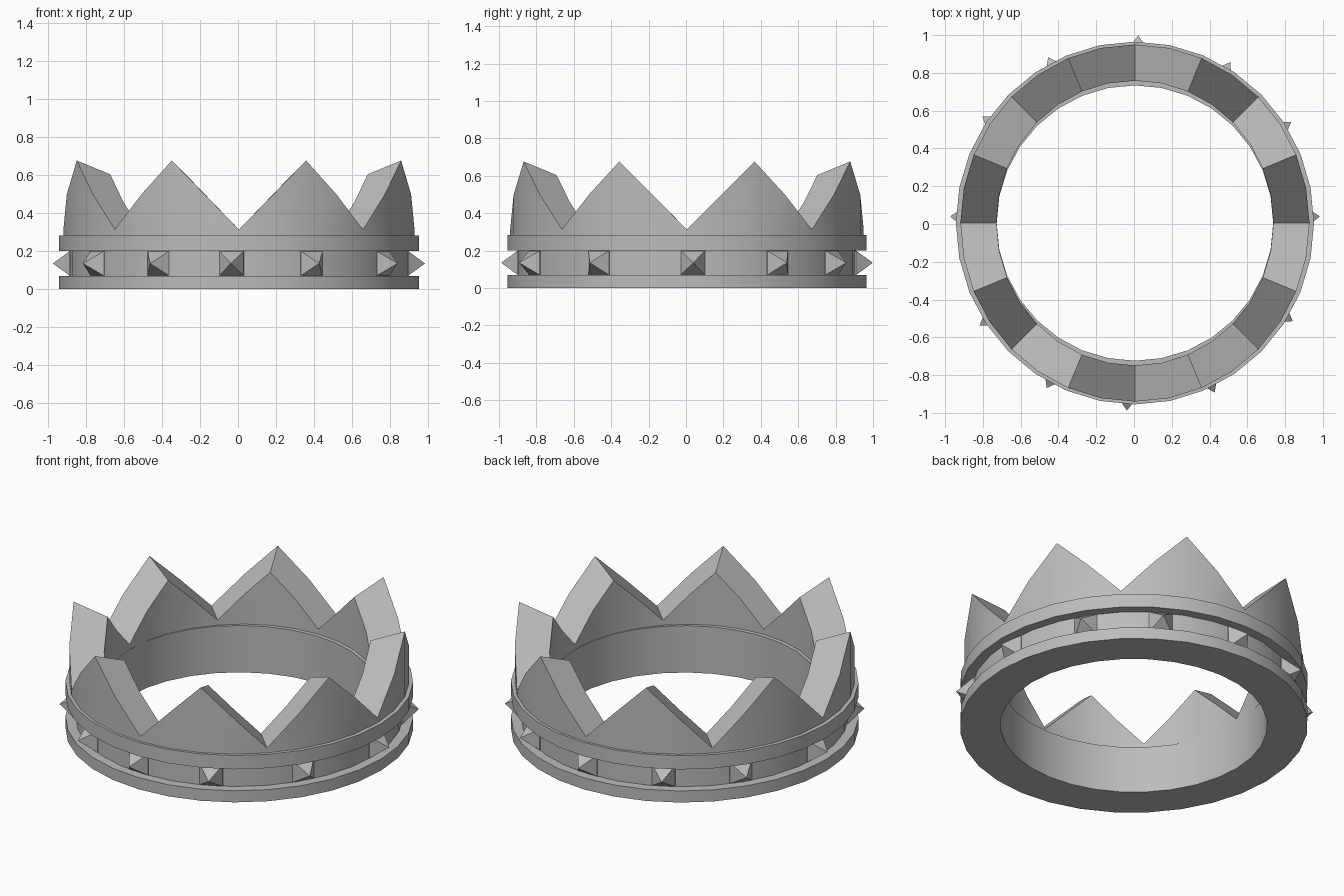
import bpy, bmesh
from math import sin, cos, radians, tau
from mathutils import Matrix, Vector

cube = bpy.data.objects.get("Cube")
if cube:
    bpy.data.objects.remove(cube)

SEGMENTS = 32
CENTRE = Vector((0.005, 0.005, 0))

metal = bpy.data.materials.new("grey metal")
metal.use_nodes = True
grey = (0.5, 0.5, 0.5, 1)
metal.diffuse_color = grey
metal.node_tree.nodes["Principled BSDF"].inputs["Base Color"].default_value = grey


def finish(bm, name, smooth=True):
    """Turn a bmesh into a coloured, shaded object."""
    bmesh.ops.recalc_face_normals(bm, faces=bm.faces)
    mesh = bpy.data.meshes.new(name)
    bm.to_mesh(mesh)
    bm.free()
    mesh.materials.append(metal)
    obj = bpy.data.objects.new(name, mesh)
    bpy.context.collection.objects.link(obj)
    if smooth:
        bpy.ops.object.select_all(action="DESELECT")
        obj.select_set(True)
        bpy.context.view_layer.objects.active = obj
        bpy.ops.object.shade_smooth_by_angle(angle=radians(30))
    return obj


def sweep(name, section):
    """Sweep a closed section(i) -> [(rx, ry, z)] around the ring."""
    bm = bmesh.new()
    rings = []
    for i in range(SEGMENTS):
        a = tau * i / SEGMENTS
        rings.append([bm.verts.new(CENTRE + Vector((rx * cos(a), ry * sin(a), z)))
                      for rx, ry, z in section(i)])
    for i, ring in enumerate(rings):
        nxt = rings[(i + 1) % SEGMENTS]
        for j in range(len(ring)):
            k = (j + 1) % len(ring)
            bm.faces.new((ring[j], nxt[j], nxt[k], ring[k]))
    return finish(bm, name)


# Base band with two raised rims and a groove between them
RIM, GROOVE, BORE = (0.948, 0.96), (0.892, 0.905), (0.732, 0.729)
band = [(*BORE, 0), (*RIM, 0), (*RIM, 0.07), (*GROOVE, 0.07),
        (*GROOVE, 0.2), (*RIM, 0.2), (*RIM, 0.283), (*BORE, 0.283)]
sweep("base_band", lambda i: band)


# Crown wall: eight points left between V-shaped notches
def wall_section(i):
    step = i % 4
    slope = sin(tau * min(step, 4 - step) / SEGMENTS)
    outer, inner = (0.924, 0.945), (0.733, 0.754)
    return [(*inner, 0.27), (*outer, 0.27),
            (*outer, 0.313 + 0.95 * slope), (*inner, 0.313 + 0.76 * slope)]


sweep("pointed_wall", wall_section)

# Pyramid studs on square bases around the groove
STUD_ANGLES = (2, 32.5, 59, 89, 118, 145.5, 178, 213, 241.5, 267.5, 295.5, 328.5)
HALF = 0.064
for n, degrees in enumerate(STUD_ANGLES):
    a = radians(degrees)
    bm = bmesh.new()
    square = [(-HALF, -HALF), (HALF, -HALF), (HALF, HALF), (-HALF, HALF)]
    back = [bm.verts.new((-0.06, y, z)) for y, z in square]
    base = [bm.verts.new((0, y, z)) for y, z in square]
    tip = bm.verts.new((0.09, 0, 0))
    bm.faces.new(back)
    for j in range(4):
        k = (j + 1) % 4
        bm.faces.new((back[j], back[k], base[k], base[j]))
        bm.faces.new((base[j], base[k], tip))
    spot = Vector((0.89 * cos(a), 0.904 * sin(a), 0.135)) + CENTRE
    bm.transform(Matrix.Translation(spot) @ Matrix.Rotation(a, 4, "Z"))
    finish(bm, f"stud_{n + 1}", smooth=False)
